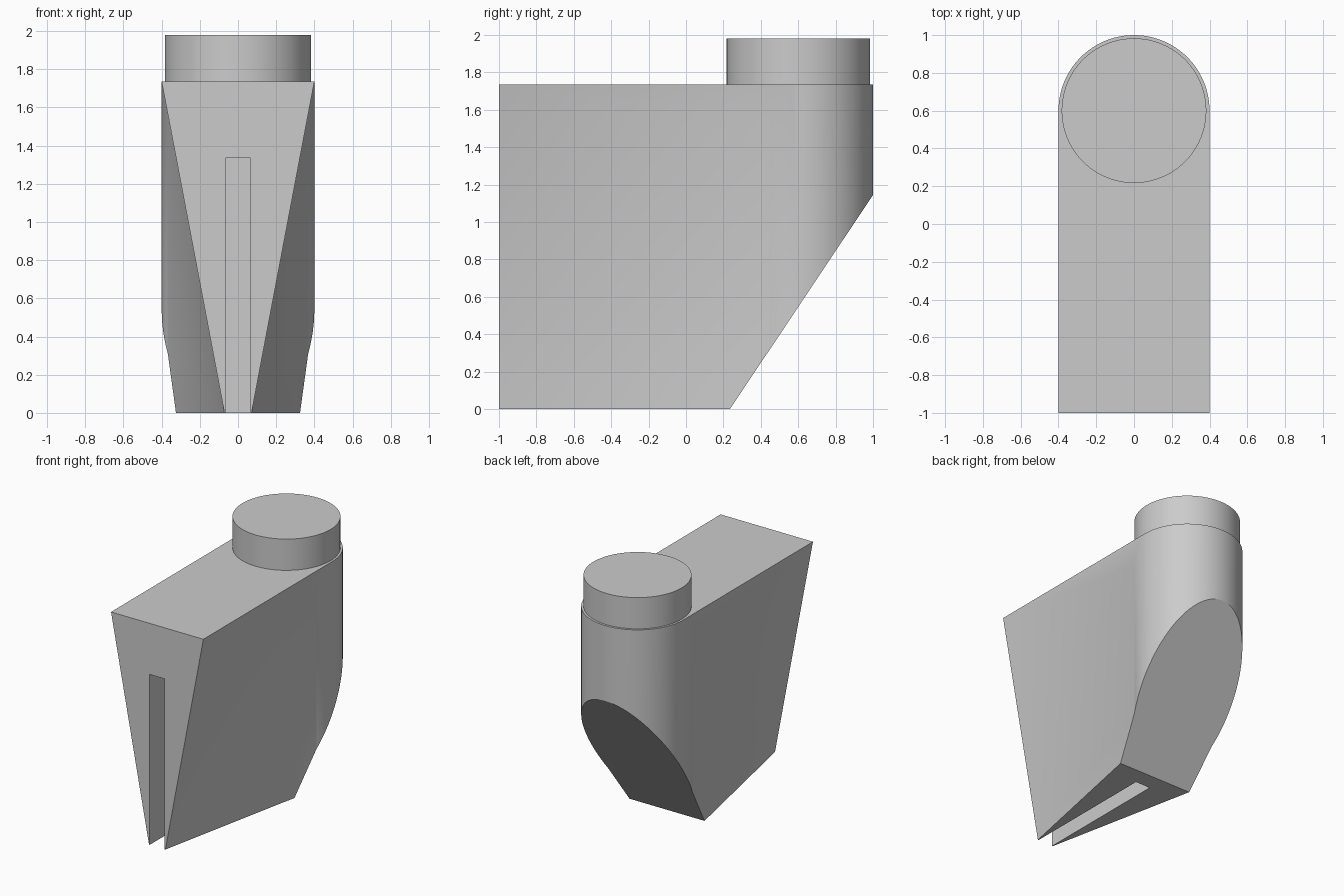
import bpy
import bmesh
import math
from mathutils import Matrix

cube = bpy.data.objects.get("Cube")
if cube:
    bpy.data.objects.remove(cube, do_unlink=True)

TOP, BACK, HALF, TOE = 1.735, 0.6, 0.4, 0.071

grey = bpy.data.materials.new("plain_grey")
grey.use_nodes = True
grey.diffuse_color = (0.6, 0.6, 0.6, 1)
grey.node_tree.nodes["Principled BSDF"].inputs["Base Color"].default_value = (0.6, 0.6, 0.6, 1)


def finish(name, bm):
    bmesh.ops.recalc_face_normals(bm, faces=bm.faces[:])
    mesh = bpy.data.meshes.new(name)
    bm.to_mesh(mesh)
    bm.free()
    mesh.materials.append(grey)
    obj = bpy.data.objects.new(name, mesh)
    bpy.context.collection.objects.link(obj)
    return obj


def cylinder(name, radius, z0, z1):
    bm = bmesh.new()
    place = Matrix.Translation((0, BACK, (z0 + z1) / 2))
    bmesh.ops.create_cone(bm, cap_ends=True, segments=96, radius1=radius,
                          radius2=radius, depth=z1 - z0, matrix=place)
    return finish(name, bm)


def prism(name, profile, half):
    """Extrude a (y, z) outline across x."""
    bm = bmesh.new()
    face = bm.faces.new([bm.verts.new((-half, y, z)) for y, z in profile])
    new = bmesh.ops.extrude_face_region(bm, geom=[face])["geom"]
    verts = [v for v in new if isinstance(v, bmesh.types.BMVert)]
    bmesh.ops.translate(bm, verts=verts, vec=(2 * half, 0, 0))
    return finish(name, bm)


def combine(target, other, operation):
    mod = target.modifiers.new(operation, "BOOLEAN")
    mod.operation, mod.solver, mod.object = operation, "EXACT", other
    select(target)
    bpy.ops.object.modifier_apply(modifier=mod.name)
    bpy.data.objects.remove(other, do_unlink=True)


def select(obj):
    bpy.ops.object.select_all(action="DESELECT")
    obj.select_set(True)
    bpy.context.view_layer.objects.active = obj


# Wedge body: full width on top and at the back, narrow at the front toe
bm = bmesh.new()
sides = []
for s in (-1, 1):
    a, b, c, d = [bm.verts.new(p) for p in (
        (s * HALF, -1, TOP), (s * TOE, -1, 0), (s * HALF, BACK, 0), (s * HALF, BACK, TOP))]
    bm.faces.new((a, b, d))
    bm.faces.new((b, c, d))
    sides.append((a, b, c, d))
left, right = sides
for i in range(4):
    j = (i + 1) % 4
    bm.faces.new((left[i], left[j], right[j], right[i]))
body = finish("wedge_body", bm)

# Round back
combine(body, cylinder("round_back", HALF, 0, TOP), "UNION")

# Sloped cut under the back
slope = prism("slope_cutter", [(0.082, -0.229), (1.153, 1.374), (1.6, 1.374), (1.6, -0.229)], 1)
combine(body, slope, "DIFFERENCE")

# Narrow slot, open at the front and below
slot = prism("slot_cutter", [(-1.2, -0.2), (0.1, -0.2), (0.1, 1.335), (-1.2, 1.335)], 0.065)
combine(body, slot, "DIFFERENCE")

# Round neck on top
neck = cylinder("round_neck", 0.383, TOP - 0.02, 1.98)

for obj in (body, neck):
    select(obj)
    bpy.ops.object.shade_smooth_by_angle(angle=math.radians(30))
